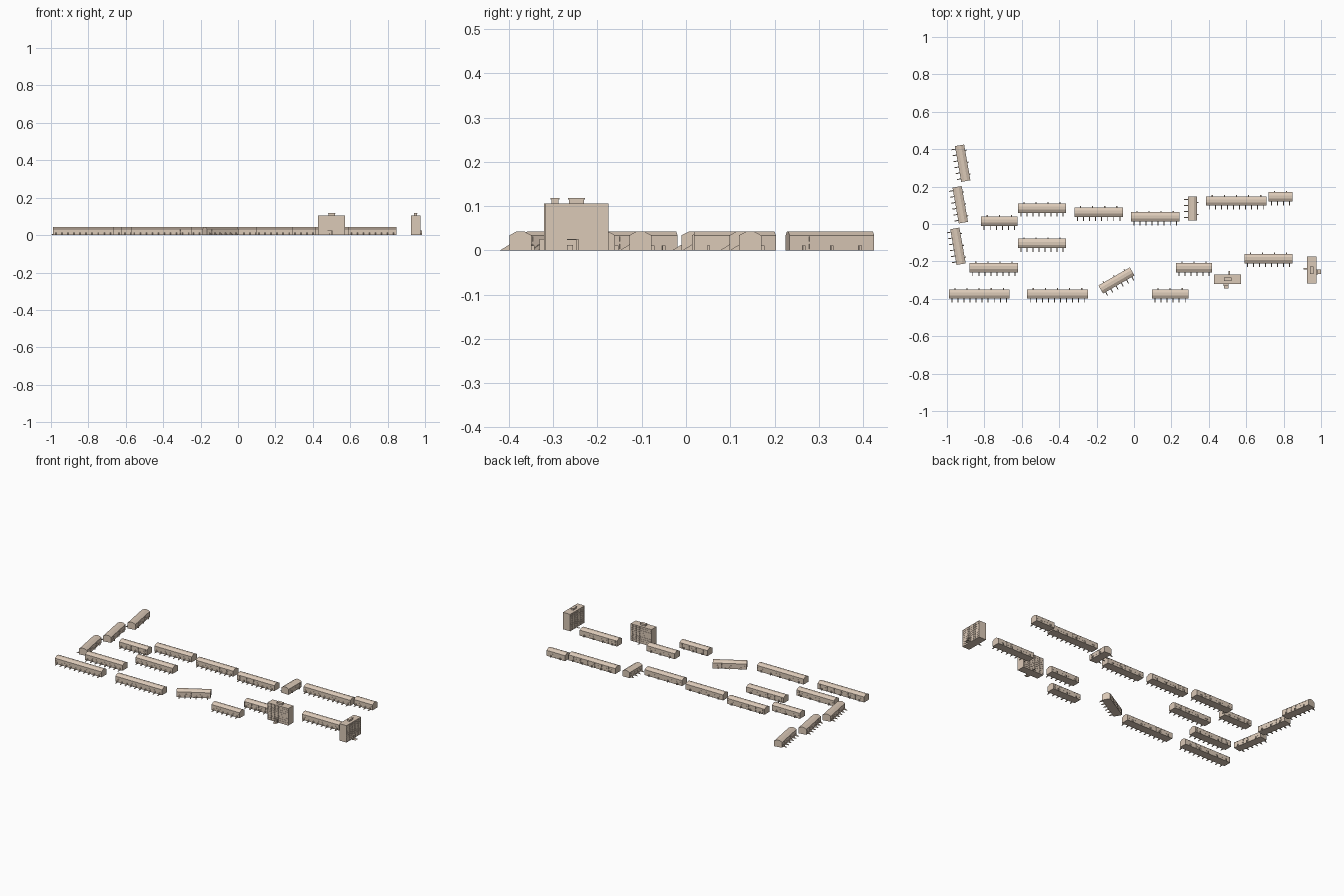
import bpy, bmesh, math
from mathutils import Matrix

if "Cube" in bpy.data.objects:
    bpy.data.objects.remove(bpy.data.objects["Cube"])

tan = bpy.data.materials.new("warm_tan")
tan.diffuse_color = (0.71, 0.585, 0.475, 1)
tan.use_nodes = True
tan.node_tree.nodes["Principled BSDF"].inputs["Base Color"].default_value = tan.diffuse_color

MOD = 0.0647          # width of one pair of houses
FRONT, BACK = -0.025, 0.025


def finish(bm, name, loc, deg):
    bmesh.ops.recalc_face_normals(bm, faces=bm.faces)
    me = bpy.data.meshes.new(name)
    bm.to_mesh(me)
    bm.free()
    me.materials.append(tan)
    ob = bpy.data.objects.new(name, me)
    ob.location = (loc[0], loc[1], 0)
    ob.rotation_euler.z = math.radians(deg)
    bpy.context.collection.objects.link(ob)


def box(bm, x0, x1, y0, y1, z0, z1):
    m = Matrix.Translation(((x0 + x1) / 2, (y0 + y1) / 2, (z0 + z1) / 2))
    m = m @ Matrix.Diagonal((x1 - x0, y1 - y0, z1 - z0, 1))
    bmesh.ops.create_cube(bm, size=1, matrix=m)


def prism(bm, profile, xs):
    """Sweep a closed (y, z) profile through the x stations; return side faces."""
    rings = [[bm.verts.new((x, y, z)) for y, z in profile] for x in xs]
    n = len(profile)
    sides = [bm.faces.new((a[i], a[(i + 1) % n], b[(i + 1) % n], b[i]))
             for a, b in zip(rings, rings[1:]) for i in range(n)]
    bm.faces.new(rings[0])
    bm.faces.new(rings[-1][::-1])
    return sides


def recess(bm, faces, border, depth):
    """Cut straight-sided windows into the given wall faces."""
    bmesh.ops.recalc_face_normals(bm, faces=bm.faces)
    bmesh.ops.inset_individual(bm, faces=faces, thickness=border, depth=0)
    bmesh.ops.inset_individual(bm, faces=faces, thickness=0.00001, depth=-depth)


def terrace(name, x, y, modules, deg=0):
    bm = bmesh.new()
    length = modules * MOD
    steps = modules * 4
    xs = [-length / 2 + length * i / steps for i in range(steps + 1)]
    # walls split in two storeys, sloped eaves and flat ridge
    profile = [(FRONT, 0), (FRONT, 0.017), (FRONT, 0.034), (-0.008, 0.043), (0.008, 0.043),
               (BACK, 0.034), (BACK, 0.017), (BACK, 0)]
    sides = prism(bm, profile, xs)
    windows = [f for f in sides if abs(abs(f.calc_center_median().y) - BACK) < 1e-4]
    recess(bm, windows, 0.0045, 0.0006)
    # sloped garden walls in front
    for i in range(modules * 2):
        fx = -length / 2 + (i + 0.5) * MOD / 2
        prism(bm, [(FRONT, 0), (FRONT, 0.013), (FRONT - 0.008, 0.008), (FRONT - 0.021, 0)],
              [fx - 0.0025, fx + 0.0025])
    # small back porches
    for i in range(modules):
        fx = -length / 2 + (i + 0.5) * MOD
        box(bm, fx - 0.003, fx + 0.003, BACK, BACK + 0.007, 0, 0.011)
    finish(bm, name, (x, y), deg)


def tower(name, x, y, deg=0):
    hw, hd, h = 0.072, 0.025, 0.106
    bm = bmesh.new()
    floors, cols = 8, 12
    zs = [h * i / floors for i in range(floors + 1)]
    profile = [(-hd, z) for z in zs] + [(hd, z) for z in reversed(zs)]
    sides = prism(bm, profile, [-hw + 2 * hw * i / cols for i in range(cols + 1)])
    windows = [f for f in sides if abs(abs(f.calc_center_median().y) - hd) < 1e-4]
    recess(bm, windows, 0.0025, 0.0015)
    # roof housing with cap
    box(bm, -0.017, 0.017, -0.008, 0.008, h, h + 0.009)
    box(bm, -0.019, 0.019, -0.010, 0.010, h + 0.009, h + 0.012)
    # front entrance: canopy, side wall, lower step and path
    box(bm, -0.022, 0.004, -hd - 0.010, -hd, 0.023, 0.026)
    box(bm, 0.0, 0.004, -hd - 0.010, -hd, 0, 0.023)
    box(bm, -0.022, -0.008, -hd - 0.008, -hd, 0, 0.012)
    box(bm, -0.020, 0.004, -hd - 0.025, -hd, 0, 0.001)
    # back path
    box(bm, 0.003, 0.011, hd, hd + 0.019, 0, 0.001)
    finish(bm, name, (x, y), deg)


# terraces: centre x, centre y, module count, rotation
ROWS = [(-0.828, -0.374, 5, 0), (-0.409, -0.374, 5, 0), (-0.094, -0.302, 3, 30),
        (0.193, -0.374, 3, 0), (0.321, -0.233, 3, 0), (-0.749, -0.233, 4, 0),
        (-0.492, -0.103, 4, 0), (-0.720, 0.015, 3, 0), (-0.492, 0.085, 4, 0),
        (-0.189, 0.063, 4, 0), (0.113, 0.038, 4, 0), (0.313, 0.083, 2, -90),
        (0.548, 0.123, 5, 0), (0.783, 0.145, 2, 0), (0.719, -0.185, 4, 0),
        (-0.916, 0.325, 3, -80), (-0.929, 0.103, 3, -80), (-0.941, -0.119, 3, -80)]
for i, row in enumerate(ROWS):
    terrace(f"terrace_row_{i + 1}", *row)

# two apartment blocks, the second turned to face the side
tower("apartment_block_front", 0.501, -0.296)
tower("apartment_block_side", 0.950, -0.247, 90)
